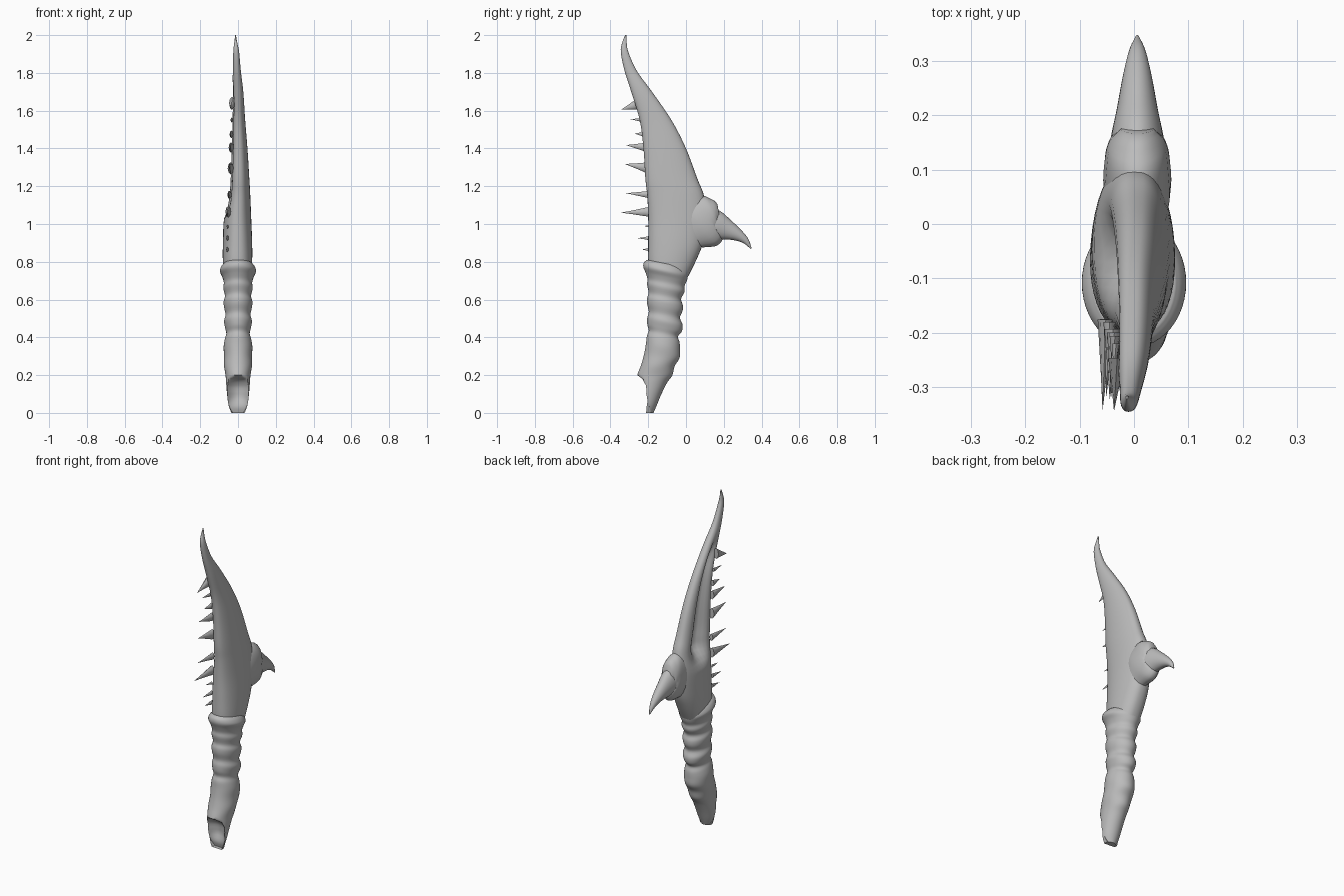
import bpy, bmesh, math
from mathutils import Vector

cube = bpy.data.objects.get("Cube")
if cube:
    bpy.data.objects.remove(cube)

bone = bpy.data.materials.new("bone_grey")
bone.use_nodes = True
GREY = (0.5, 0.5, 0.5, 1)
bone.diffuse_color = GREY
bone.node_tree.nodes["Principled BSDF"].inputs["Base Color"].default_value = GREY


def smooth_keys(keys, steps):
    """Catmull-Rom interpolation through rows of numbers."""
    rows = [Vector(k) for k in keys]
    rows = [2 * rows[0] - rows[1]] + rows + [2 * rows[-1] - rows[-2]]
    out = []
    for i in range(1, len(rows) - 2):
        a, b, c, d = rows[i - 1:i + 3]
        for s in range(steps):
            t = s / steps
            out.append(0.5 * (2 * b + (c - a) * t + (2 * a - 5 * b + 4 * c - d) * t * t
                              + (3 * b - a - 3 * c + d) * t ** 3))
    return out + [rows[-2]]


def loft(name, rings, angle=50):
    """Skin closed rings of points and cap both ends."""
    bm = bmesh.new()
    loops = [[bm.verts.new(p) for p in ring] for ring in rings]
    for lo, hi in zip(loops, loops[1:]):
        for i in range(len(lo)):
            j = (i + 1) % len(lo)
            bm.faces.new((lo[i], lo[j], hi[j], hi[i]))
    bm.faces.new(loops[0])
    bm.faces.new(loops[-1])
    bmesh.ops.recalc_face_normals(bm, faces=bm.faces)
    mesh = bpy.data.meshes.new(name)
    bm.to_mesh(mesh)
    bm.free()
    mesh.materials.append(bone)
    obj = bpy.data.objects.new(name, mesh)
    bpy.context.collection.objects.link(obj)
    bpy.ops.object.select_all(action='DESELECT')
    obj.select_set(True)
    bpy.context.view_layer.objects.active = obj
    bpy.ops.object.shade_smooth_by_angle(angle=math.radians(angle))
    return obj


def step(a, b, v):
    t = min(1, max(0, (v - a) / (b - a)))
    return t * t * (3 - 2 * t)


def angles(n):
    return [2 * math.pi * i / n for i in range(n)]


def power(v, e):
    return math.copysign(abs(v) ** e, v)


# Blade: height, front y, back y, left-hand x, right-hand x
BLADE = [(0.70, -0.19, 0.00, -0.07, 0.07), (0.80, -0.20, 0.05, -0.08, 0.075),
         (0.90, -0.20, 0.09, -0.08, 0.075), (1.03, -0.20, 0.11, -0.075, 0.07),
         (1.15, -0.205, 0.095, -0.06, 0.065), (1.24, -0.215, 0.06, -0.052, 0.06),
         (1.40, -0.225, 0.00, -0.044, 0.05), (1.55, -0.245, -0.077, -0.038, 0.038),
         (1.70, -0.29, -0.18, -0.032, 0.028), (1.81, -0.325, -0.26, -0.027, 0.015),
         (1.91, -0.345, -0.305, -0.025, 0.006), (1.96, -0.338, -0.314, -0.02, -0.004),
         (2.00, -0.322, -0.316, -0.015, -0.011)]


def blade_ring(z, front, back, low, high):
    groove = 0.75 * step(1.02, 1.14, z) * (1 - step(1.6, 1.78, z))
    ring = []
    for a in angles(40):
        c, s = math.cos(a), power(math.sin(a), 0.8)
        x = (low + high) / 2 + (high - low) / 2 * s
        if s < 0:  # long hollow down one flank
            x += groove * (high - low) * 0.8 * math.exp(-((c + 0.1) / 0.42) ** 2)
        ring.append((x, (front + back) / 2 + (back - front) / 2 * c, z))
    return ring


loft("blade", [blade_ring(*k) for k in smooth_keys(BLADE, 5)])

# Handle: height, front y, back y, half width
HANDLE = [(0.0, -0.25, -0.172, 0.035), (0.04, -0.26, -0.155, 0.05), (0.1, -0.26, -0.13, 0.058),
          (0.16, -0.26, -0.1, 0.063), (0.2, -0.258, -0.072, 0.066), (0.25, -0.238, -0.06, 0.074),
          (0.30, -0.222, -0.034, 0.074), (0.35, -0.212, -0.032, 0.076), (0.39, -0.207, -0.034, 0.07),
          (0.42, -0.197, -0.042, 0.062), (0.45, -0.205, -0.022, 0.068), (0.485, -0.205, -0.018, 0.074),
          (0.52, -0.197, -0.032, 0.066), (0.56, -0.206, -0.018, 0.074), (0.59, -0.206, -0.017, 0.076),
          (0.62, -0.198, -0.026, 0.069), (0.66, -0.206, -0.008, 0.078), (0.69, -0.204, -0.008, 0.075),
          (0.72, -0.214, 0.004, 0.083), (0.75, -0.226, 0.01, 0.096), (0.775, -0.222, 0.005, 0.088),
          (0.79, -0.205, -0.005, 0.075)]
# Scooped cut through the foot: height, y of the cut
SCOOP = [(0.0, -0.185), (0.05, -0.2), (0.1, -0.213), (0.14, -0.216), (0.19, -0.252), (0.21, -0.28)]


def cut_y(z):
    for (z0, y0), (z1, y1) in zip(SCOOP, SCOOP[1:]):
        if z <= z1:
            return y0 + (y1 - y0) * (z - z0) / (z1 - z0)
    return -1


def handle_ring(z, front, back, half):
    ring = []
    lean = 0.2 * step(0.2, 0.4, z)
    mid, depth = (front + back) / 2, (back - front) / 2
    for a in angles(48):
        x, y = half * math.sin(a), mid + depth * math.cos(a)
        hollow = 0.035 * step(0.02, 0.1, z) * (1 - step(0.17, 0.2, z)) * (1 - (x / half) ** 2)
        cut = cut_y(z) + hollow
        if math.cos(a) < 0:
            y = max(y, min(cut, back - 0.005))
        ring.append((x, y, max(0, z - lean * (y - mid))))
    return ring


loft("handle", [handle_ring(*k) for k in smooth_keys(HANDLE, 4)])


def tube(name, keys, steps=5, n=20):
    """Loft along a path in the y-z plane: y, z, half width, half height."""
    rows = smooth_keys(keys, steps)
    rings = []
    for i, (y, z, w, h) in enumerate(rows):
        p, q = rows[max(0, i - 1)], rows[min(len(rows) - 1, i + 1)]
        along = Vector((0, q[0] - p[0], q[1] - p[1])).normalized()
        up = Vector((1, 0, 0)).cross(along)
        rings.append([Vector((0.006 + w * math.sin(a), y, z)) + up * h * math.cos(a)
                      for a in angles(n)])
    return loft(name, rings)


# Swollen collar and the hooked spur growing out of it
tube("spur_collar", [(0.02, 0.95, 0.05, 0.10), (0.07, 0.995, 0.062, 0.145),
                     (0.115, 1.035, 0.06, 0.13), (0.15, 1.05, 0.052, 0.09),
                     (0.175, 1.055, 0.03, 0.05)])
tube("spur", [(0.08, 0.99, 0.055, 0.105), (0.15, 0.99, 0.05, 0.088), (0.21, 0.972, 0.038, 0.058),
              (0.27, 0.944, 0.027, 0.034), (0.315, 0.912, 0.016, 0.018), (0.345, 0.87, 0.003, 0.003)])

# Teeth along the front edge: root height, tip height, tip y, root radius
TEETH = [(1.64, 1.605, -0.345, 0.033), (1.55, 1.555, -0.295, 0.013), (1.475, 1.478, -0.272, 0.02),
         (1.405, 1.418, -0.32, 0.027), (1.295, 1.318, -0.325, 0.032), (1.155, 1.163, -0.32, 0.022),
         (1.065, 1.06, -0.345, 0.03), (0.985, 0.99, -0.225, 0.01), (0.925, 0.925, -0.257, 0.014),
         (0.865, 0.865, -0.235, 0.013)]
edge = smooth_keys(BLADE, 5)
for number, (z, tip_z, tip_y, r) in enumerate(TEETH, 1):
    row = min(edge, key=lambda k: abs(k[0] - z))
    x = row[3] * 0.55 - 0.012
    root, tip = Vector((x, row[1] + 0.025, z)), Vector((x - 0.006, tip_y, tip_z))
    rings = []
    for t in (0, 0.25, 0.6, 0.98):
        p, size = root.lerp(tip, t), r * (1 - t) ** 1.1
        rings.append([p + Vector((0.5 * size * math.cos(a), 0, size * math.sin(a)))
                      for a in angles(8)])
    loft(f"tooth_{number}", rings)
